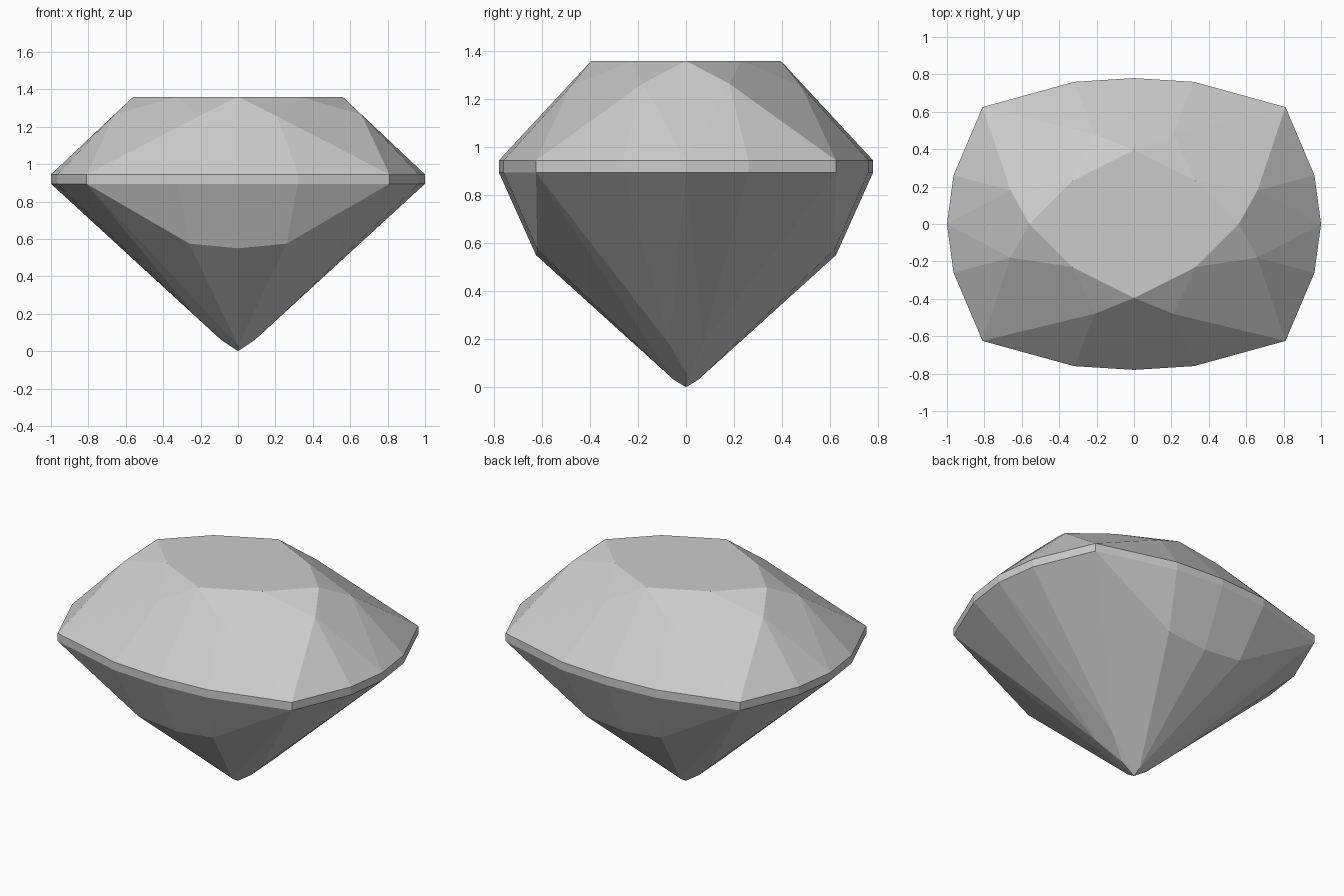
import bpy
import bmesh
from math import radians

# Remove the default cube
cube = bpy.data.objects.get("Cube")
if cube:
    bpy.data.objects.remove(cube, do_unlink=True)

# Stone colour
grey = bpy.data.materials.new("stone_grey")
grey.use_nodes = True
colour = (0.6, 0.6, 0.6, 1)
grey.diffuse_color = colour
grey.node_tree.nodes["Principled BSDF"].inputs["Base Color"].default_value = colour

# One quarter of the cushion outline, from the side to the front
OUTLINE = [(1, 0), (0.965, 0.26), (0.81, 0.625), (0.32, 0.76), (0, 0.78)]
GIRDLE_LOW, GIRDLE_HIGH, TABLE = 0.895, 0.945, 1.36

# Table corners and the tips of the star facets under them
crown = [(0.56, 0, TABLE), (0.33, 0.23, TABLE), (0, 0.395, TABLE),
         (0.66, 0.18, 1.265), (0.21, 0.48, 1.255)]

# Lower facet corners, down to the culet
pavilion = [(0.26, 0.62, 0.575), (0, 0.625, 0.55),
            (0.22, 0.07, 0.18), (0.06, 0.17, 0.15),
            (0.09, 0, 0.06), (0, 0.05, 0.03), (0, 0, 0)]

girdle = [(x, y, z) for x, y in OUTLINE for z in (GIRDLE_LOW, GIRDLE_HIGH)]

# Mirror the quarter both ways
points = {(sx * x, sy * y, z)
          for x, y, z in crown + girdle + pavilion
          for sx in (-1, 1) for sy in (-1, 1)}

# Wrap the corners in flat facets
bm = bmesh.new()
for point in sorted(points):
    bm.verts.new(point)
bmesh.ops.convex_hull(bm, input=bm.verts[:])
loose = [v for v in bm.verts if not v.link_faces]
bmesh.ops.delete(bm, geom=loose, context='VERTS')
bmesh.ops.dissolve_limit(bm, angle_limit=radians(1),
                         verts=bm.verts[:], edges=bm.edges[:])
bmesh.ops.recalc_face_normals(bm, faces=bm.faces[:])

mesh = bpy.data.meshes.new("cut_gemstone")
bm.to_mesh(mesh)
bm.free()
mesh.materials.append(grey)
gem = bpy.data.objects.new("cut_gemstone", mesh)
bpy.context.collection.objects.link(gem)
